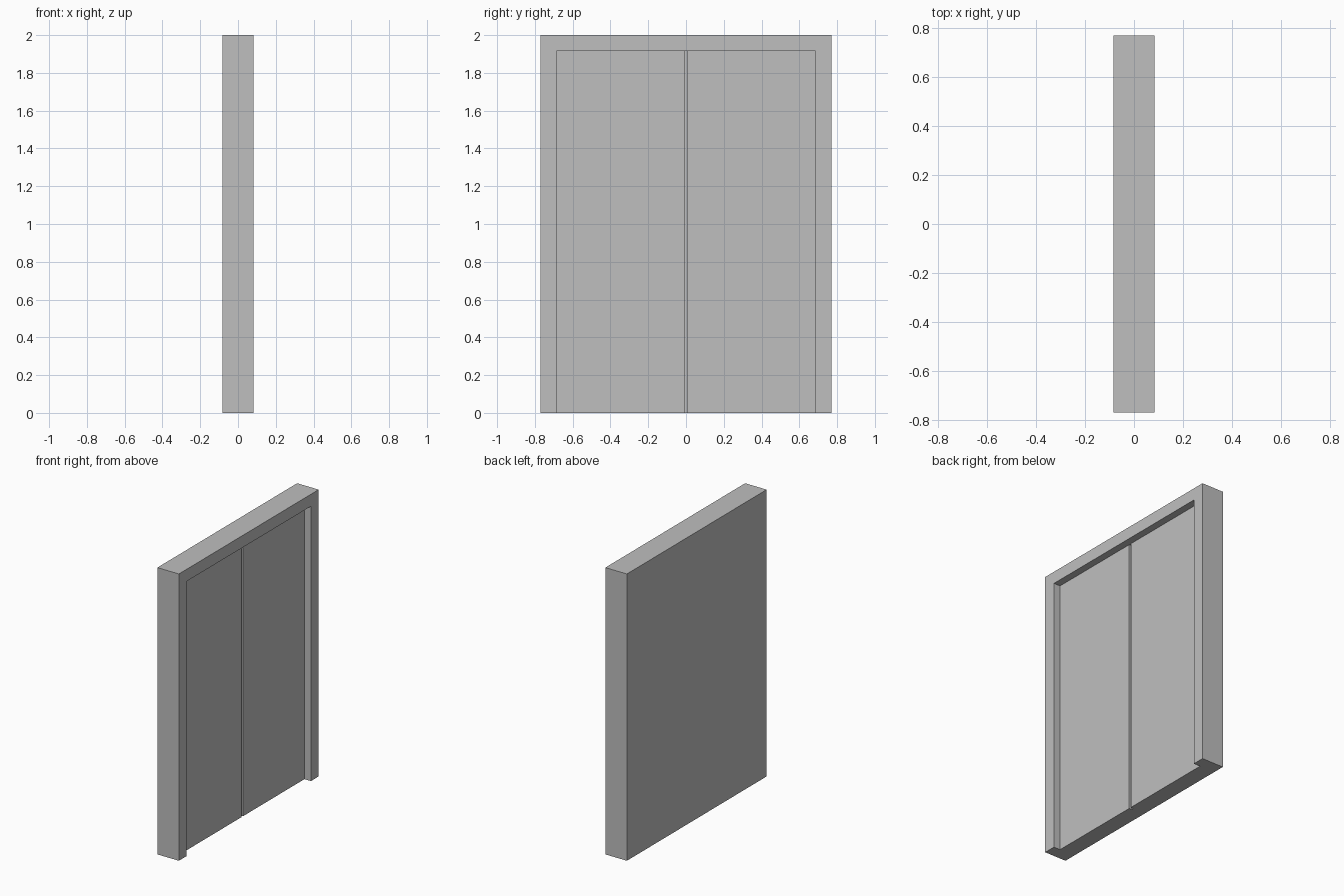
import bpy
import bmesh

cube = bpy.data.objects.get("Cube")
if cube:
    bpy.data.objects.remove(cube, do_unlink=True)

HALF_DEPTH, HALF_WIDTH, HEIGHT = 0.083, 0.77, 2.0
OPEN_HALF, OPEN_TOP = 0.685, 1.916
PANEL_X = HALF_DEPTH - 0.05      # door faces sit back in the frame
GAP_HALF, GAP_X = 0.008, PANEL_X - 0.02

grey = bpy.data.materials.new("grey")
grey.use_nodes = True
colour = (0.52, 0.52, 0.52, 1)
grey.diffuse_color = colour
grey.node_tree.nodes["Principled BSDF"].inputs["Base Color"].default_value = colour


def extruded(name, profile, place, direction):
    """Solid made by extruding a flat profile."""
    bm = bmesh.new()
    face = bm.faces.new([bm.verts.new(place(a, b)) for a, b in profile])
    new = bmesh.ops.extrude_face_region(bm, geom=[face])["geom"]
    verts = [v for v in new if isinstance(v, bmesh.types.BMVert)]
    bmesh.ops.translate(bm, verts=verts, vec=direction)
    bmesh.ops.recalc_face_normals(bm, faces=bm.faces[:])
    mesh = bpy.data.meshes.new(name)
    bm.to_mesh(mesh)
    bm.free()
    mesh.materials.append(grey)
    obj = bpy.data.objects.new(name, mesh)
    bpy.context.collection.objects.link(obj)
    return obj


# Surround: an arch-shaped outline standing proud of the doors
half = [(HALF_WIDTH, 0), (HALF_WIDTH, HEIGHT)]
inner = [(OPEN_HALF, OPEN_TOP), (OPEN_HALF, 0)]
outline = half + [(-y, z) for y, z in reversed(half)]
outline += [(-y, z) for y, z in reversed(inner)] + inner
extruded("door_frame", outline, lambda y, z: (PANEL_X, y, z),
         (HALF_DEPTH - PANEL_X, 0, 0))

# Backing slab with the two door leaves, split by a narrow groove
# The full-width plan stops at the lintel; a header fills the rest
side = [(-HALF_DEPTH, HALF_WIDTH), (PANEL_X, HALF_WIDTH),
        (PANEL_X, GAP_HALF), (GAP_X, GAP_HALF)]
plan = side + [(x, -y) for x, y in reversed(side)]
extruded("door_leaves", plan, lambda x, y: (x, y, 0), (0, 0, OPEN_TOP))

header = [(-HALF_DEPTH, -HALF_WIDTH), (PANEL_X, -HALF_WIDTH),
          (PANEL_X, HALF_WIDTH), (-HALF_DEPTH, HALF_WIDTH)]
extruded("header", header, lambda x, y: (x, y, OPEN_TOP),
         (0, 0, HEIGHT - OPEN_TOP))
